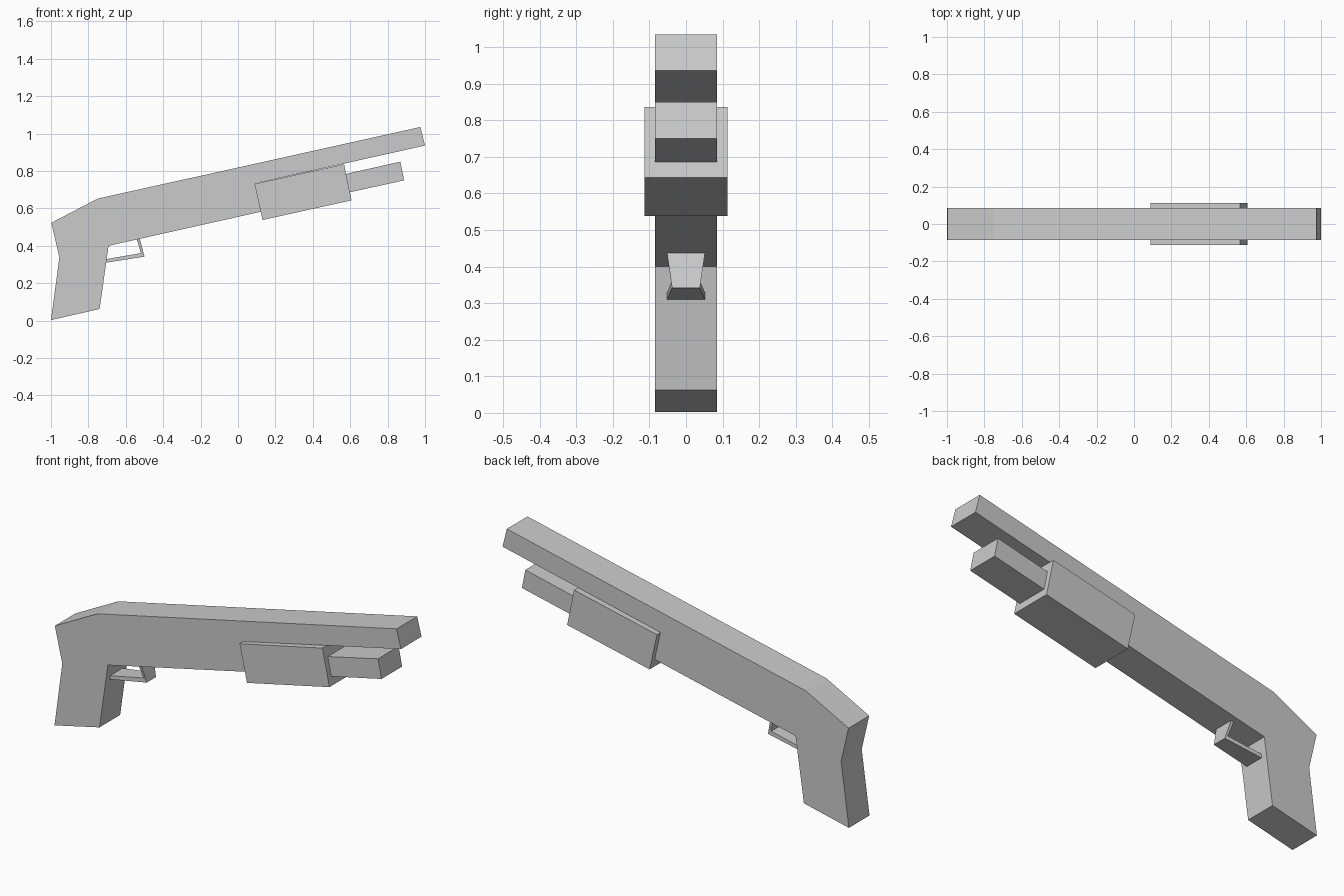
import bpy, bmesh

if "Cube" in bpy.data.objects:
    bpy.data.objects.remove(bpy.data.objects["Cube"])


def mesh_object(name, bm):
    bmesh.ops.recalc_face_normals(bm, faces=bm.faces)
    me = bpy.data.meshes.new(name)
    bm.to_mesh(me)
    bm.free()
    ob = bpy.data.objects.new(name, me)
    bpy.context.collection.objects.link(ob)
    return ob


def slab(name, profile, half):
    """Extrude an (x, z) side profile symmetrically across y."""
    bm = bmesh.new()
    face = bm.faces.new([bm.verts.new((x, -half, z)) for x, z in profile])
    ext = bmesh.ops.extrude_face_region(bm, geom=[face])
    verts = [g for g in ext["geom"] if isinstance(g, bmesh.types.BMVert)]
    bmesh.ops.translate(bm, verts=verts, vec=(0, 2 * half, 0))
    return mesh_object(name, bm)


# Grip, receiver and barrel share one silhouette
slab("grip_receiver_barrel", [
    (-1.0, 0.003), (-0.74, 0.062), (-0.692, 0.40), (0.14, 0.586),
    (0.11, 0.737), (1.0, 0.936), (0.975, 1.035), (-0.751, 0.652),
    (-0.998, 0.523), (-0.955, 0.337)], 0.085)

# Sliding fore-end, wider than the receiver
slab("fore_end", [(0.088, 0.731), (0.131, 0.538), (0.607, 0.643), (0.567, 0.836)], 0.113)

# Tube below the barrel
slab("magazine_tube", [(0.56, 0.78), (0.58, 0.682), (0.888, 0.75), (0.868, 0.85)], 0.085)

# Trigger guard: strap narrowing at its bend, as (outer, inner, half width)
stations = [((-0.525, 0.438), (-0.541, 0.434), 0.052),
            ((-0.500, 0.342), (-0.519, 0.361), 0.038),
            ((-0.704, 0.310), (-0.702, 0.329), 0.052)]
bm = bmesh.new()
rings = []
for (ox, oz), (ix, iz), w in stations:
    rings.append([bm.verts.new(p) for p in
                  ((ox, -w, oz), (ox, w, oz), (ix, w, iz), (ix, -w, iz))])
for a, b in zip(rings, rings[1:]):
    for i in range(4):
        j = (i + 1) % 4
        bm.faces.new((a[i], a[j], b[j], b[i]))
bm.faces.new(rings[0])
bm.faces.new(rings[-1])
mesh_object("trigger_guard", bm)
